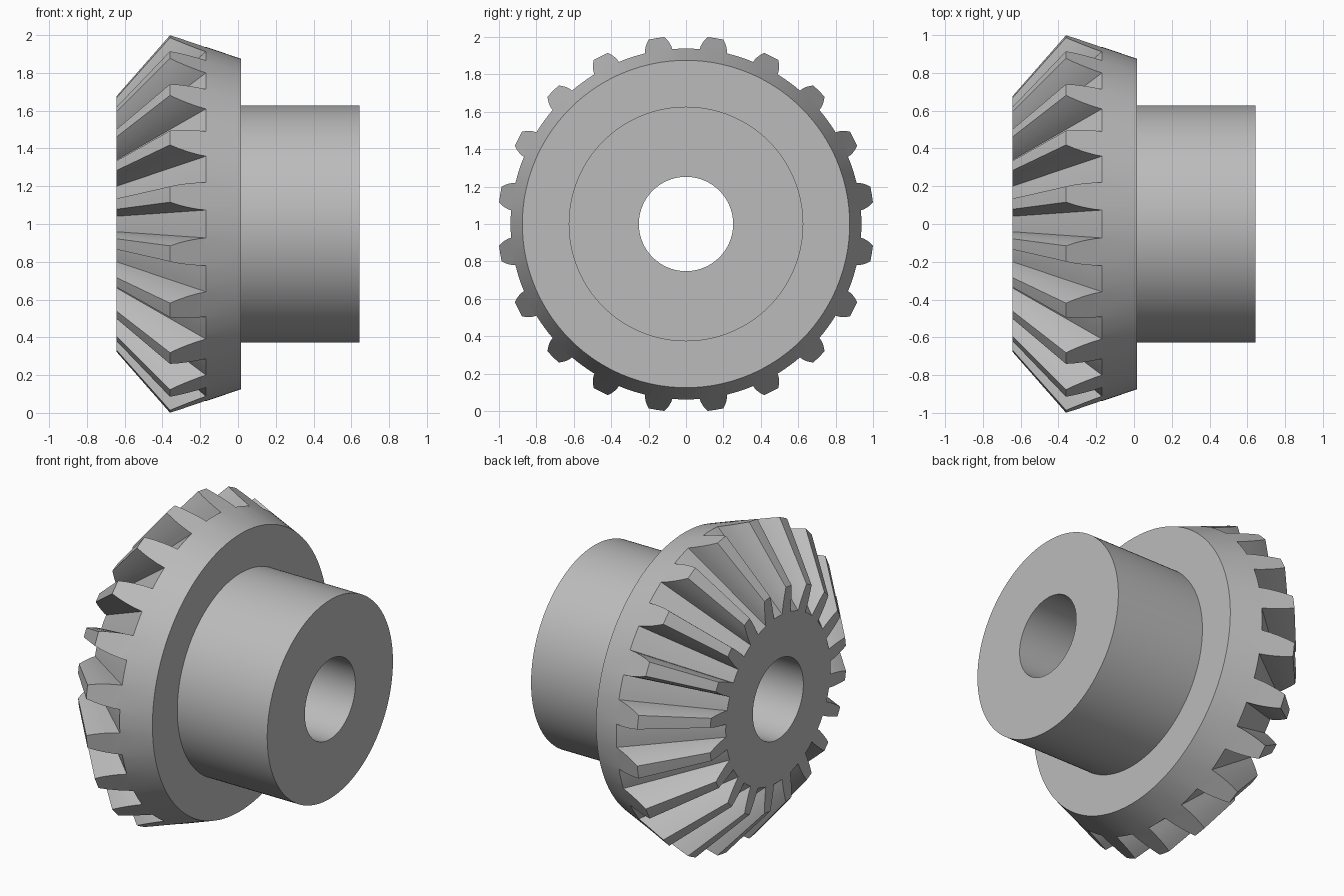
import bpy, bmesh
from math import sin, cos, pi, radians

cube = bpy.data.objects.get("Cube")
if cube:
    bpy.data.objects.remove(cube, do_unlink=True)

TEETH, PER_PITCH = 20, 8          # half of each pitch is tooth, half is valley
SEGS = TEETH * PER_PITCH
STEP = 2 * pi / SEGS
FRONT, APEX = -0.643, -1.237      # toothed end plane and cone apex on the x axis
ROOT_X, ROOT_R = -0.17, 0.938     # outer end of the valleys
TIP_X, TIP_R = -0.36, 1.006       # outer end of the tooth tips

mat = bpy.data.materials.new("plain grey metal")
mat.use_nodes = True
grey = (0.5, 0.5, 0.5, 1)
mat.diffuse_color = grey
mat.node_tree.nodes["Principled BSDF"].inputs["Base Color"].default_value = grey

bm = bmesh.new()


def vert(x, r, angle):
    return bm.verts.new((x, r * sin(angle), 1 + r * cos(angle)))


def toward_apex(x, r):
    """Slide a point along its line to the apex until it meets the front plane."""
    return FRONT, r * (FRONT - APEX) / (x - APEX)


# Lathed body: front face, root cone, back cone, hub and bore
profile = [(FRONT, 0.252), toward_apex(ROOT_X, ROOT_R), (ROOT_X, ROOT_R),
           (0.015, 0.875), (0.015, 0.627), (0.643, 0.627), (0.643, 0.252)]
rings = [[vert(x, r, i * STEP) for i in range(SEGS)] for x, r in profile]


def in_tooth(i):
    return 2 <= i % PER_PITCH < 6


for n, ring in enumerate(rings):
    following = rings[(n + 1) % len(rings)]
    for i in range(SEGS):
        j = (i + 1) % SEGS
        if n == 1 and in_tooth(i):
            continue              # the tooth stands here
        bm.faces.new((ring[i], ring[j], following[j], following[i]))

# Tooth outline: (height fraction, half angle in degrees) up one flank
flank = [(0.25, 4.25), (0.5, 3.8), (0.75, 3.2), (1, 2.4)]
outline = [(h, -a) for h, a in flank] + [(1, 0)] + [(h, a) for h, a in reversed(flank)]

# Tapered teeth sharing the body's root edges
for t in range(TEETH):
    first = t * PER_PITCH + 2
    base = range(first, first + 5)
    middle = (first + 2) * STEP
    outer, inner = [rings[2][first]], [rings[1][first]]
    for h, a in outline:
        x = ROOT_X + (TIP_X - ROOT_X) * h
        r = ROOT_R + (TIP_R - ROOT_R) * h
        angle = middle + radians(a)
        outer.append(vert(x, r, angle))
        inner.append(vert(*toward_apex(x, r), angle))
    outer.append(rings[2][base[-1]])
    inner.append(rings[1][base[-1]])
    for k in range(len(outer) - 1):
        bm.faces.new((outer[k], outer[k + 1], inner[k + 1], inner[k]))
    for loop, ring in ((outer, rings[2]), (inner, rings[1])):
        bm.faces.new(loop + [ring[i] for i in reversed(base[1:-1])])

bmesh.ops.recalc_face_normals(bm, faces=bm.faces)
mesh = bpy.data.meshes.new("bevel_gear")
bm.to_mesh(mesh)
bm.free()
mesh.materials.append(mat)
gear = bpy.data.objects.new("bevel_gear", mesh)
bpy.context.collection.objects.link(gear)

# Smooth the round surfaces, keep machined edges crisp
bpy.ops.object.select_all(action='DESELECT')
gear.select_set(True)
bpy.context.view_layer.objects.active = gear
bpy.ops.object.shade_smooth_by_angle(angle=radians(25))
